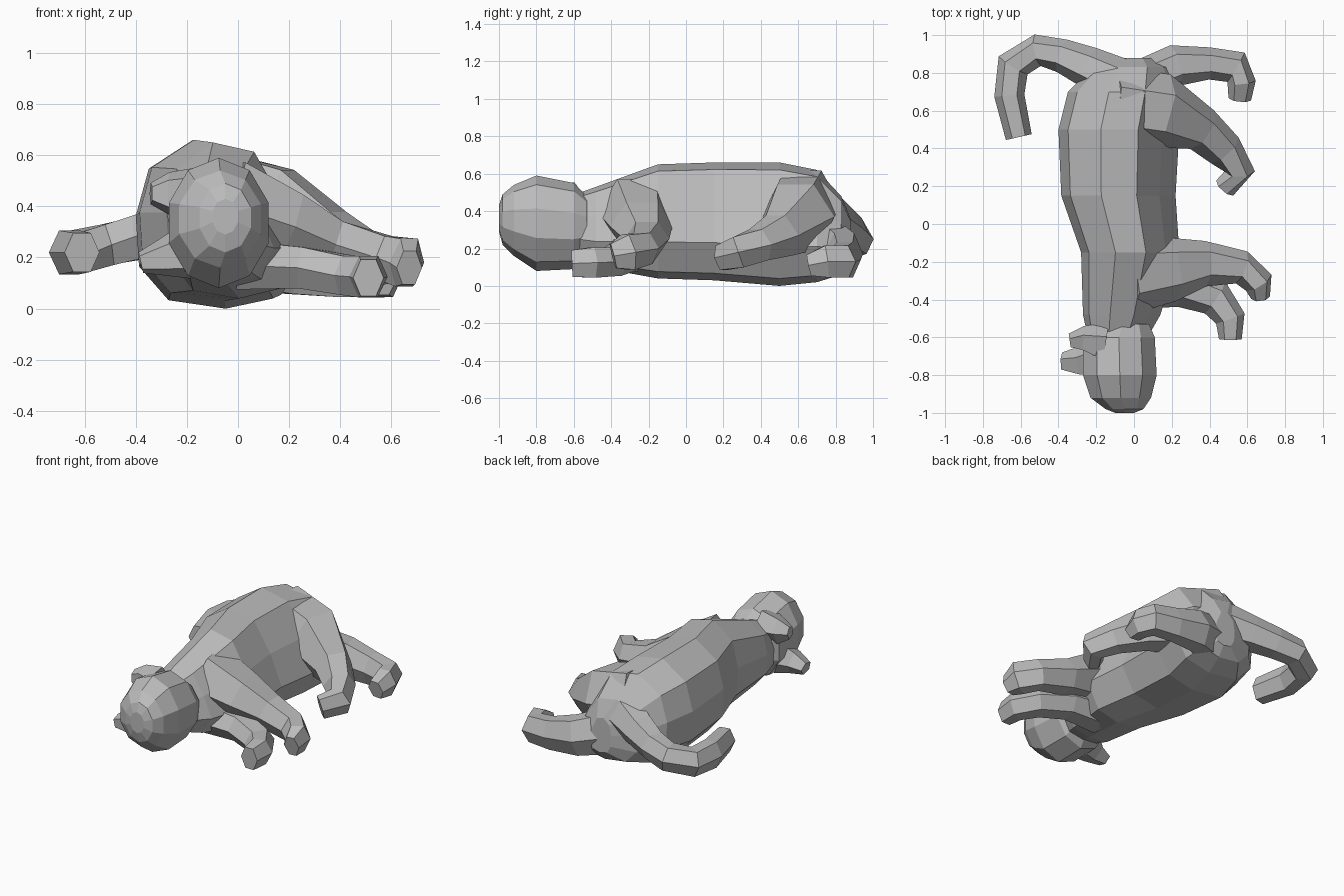
import bpy, bmesh, math
from mathutils import Vector

default_cube = bpy.data.objects.get("Cube")
if default_cube:
    bpy.data.objects.remove(default_cube)

fur = bpy.data.materials.new("grey_fur")
fur.use_nodes = True
fur.diffuse_color = (0.5, 0.5, 0.5, 1)
fur.node_tree.nodes["Principled BSDF"].inputs["Base Color"].default_value = fur.diffuse_color


def loft(name, rings):
    """Join a row of equal-sided rings into one closed, flat-shaded skin."""
    bm = bmesh.new()
    rows = [[bm.verts.new(point) for point in ring] for ring in rings]
    for first, second in zip(rows, rows[1:]):
        for i in range(len(first)):
            j = (i + 1) % len(first)
            bm.faces.new((first[i], first[j], second[j], second[i]))
    bm.faces.new(rows[0])
    bm.faces.new(rows[-1])
    bmesh.ops.recalc_face_normals(bm, faces=bm.faces)
    mesh = bpy.data.meshes.new(name)
    bm.to_mesh(mesh)
    bm.free()
    mesh.materials.append(fur)
    part = bpy.data.objects.new(name, mesh)
    bpy.context.collection.objects.link(part)
    return part


def limb(name, path, sides=6):
    """Tube along a path of (x, y, z, half width, half height)."""
    centres = [Vector(step[:3]) for step in path]
    rings = []
    for i, (centre, step) in enumerate(zip(centres, path)):
        before = centres[max(i - 1, 0)]
        after = centres[min(i + 1, len(path) - 1)]
        along = (after - before).normalized()
        across = along.cross(Vector((0, 0, 1))).normalized()
        up = across.cross(along)
        angles = [math.tau * k / sides for k in range(sides)]
        rings.append([centre + across * step[3] * math.cos(a) + up * step[4] * math.sin(a) * 1.1
                      for a in angles])
    return loft(name, rings)


def trunk(name, outline, sections):
    """Fit one unit outline into boxes of (y, left, right, bottom, top)."""
    return loft(name, [[(left + (right - left) * u, y, bottom + (top - bottom) * v)
                        for u, v in outline]
                       for y, left, right, bottom, top in sections])


# Torso lying on its side, back towards -x and belly towards +x
torso_outline = [(0, .55), (.08, .83), (.35, 1), (.66, .94), (.86, .64),
                 (1, .32), (.84, .06), (.55, 0), (.2, .05), (.02, .25)]
trunk("torso", torso_outline, [
    (-.62, -.24, .06, .15, .48),
    (-.48, -.27, .14, .10, .53),
    (-.15, -.28, .24, .04, .65),
    (.15, -.385, .22, .03, .66),
    (.5, -.4, .24, 0, .66),
    (.7, -.35, .27, .02, .62),
    (.83, -.22, .22, .06, .48),
    (.88, -.06, .1, .12, .36)])

# Head facing the front
head_outline = [(0.5 + 0.5 * math.cos(math.tau * (k + .5) / 10) / math.cos(math.pi / 10),
                 0.5 + 0.5 * math.sin(math.tau * (k + .5) / 10)) for k in range(10)]
trunk("head", head_outline, [
    (-.53, -.2, .08, .15, .48),
    (-.6, -.27, .11, .09, .55),
    (-.8, -.27, .12, .08, .59),
    (-.92, -.23, .09, .16, .54),
    (-.98, -.15, .05, .22, .49),
    (-1, -.1, .0, .29, .43)])

# Ears on the back-facing side of the head
limb("lower_ear", [(-.2, -.71, .22, .12, .1), (-.29, -.73, .2, .08, .07),
                   (-.38, -.73, .18, .05, .04)], 5)
limb("upper_ear", [(-.15, -.63, .45, .11, .1), (-.27, -.61, .45, .07, .08),
                   (-.34, -.62, .45, .04, .04)], 5)

# Front legs
limb("upper_front_leg", [(-.04, -.27, .4, .21, .19), (.2, -.24, .32, .17, .14),
                         (.38, -.21, .25, .12, .1), (.57, -.23, .2, .09, .09),
                         (.66, -.31, .18, .08, .1), (.67, -.39, .16, .05, .07)])
limb("lower_front_leg", [(0, -.32, .17, .13, .1), (.25, -.33, .16, .11, .085),
                         (.43, -.39, .13, .1, .08), (.51, -.5, .125, .08, .085),
                         (.51, -.61, .12, .06, .075)])

# Hind legs
limb("upper_hind_leg", [(-.12, .63, .43, .2, .2), (.14, .6, .37, .2, .19),
                        (.36, .5, .27, .12, .12), (.48, .39, .22, .1, .09),
                        (.56, .28, .18, .08, .09), (.48, .19, .15, .06, .07)])
limb("lower_hind_leg", [(.02, .75, .22, .11, .14), (.22, .84, .17, .11, .12),
                        (.4, .85, .14, .085, .1), (.54, .83, .13, .09, .09),
                        (.57, .75, .13, .075, .09), (.56, .66, .11, .06, .06)])

# Tail curling forward
limb("tail", [(-.05, .74, .37, .13, .13), (-.24, .83, .32, .11, .1),
              (-.38, .89, .28, .09, .09), (-.51, .92, .25, .085, .085),
              (-.64, .84, .22, .09, .085), (-.66, .68, .22, .08, .09),
              (-.61, .46, .22, .07, .08)])
